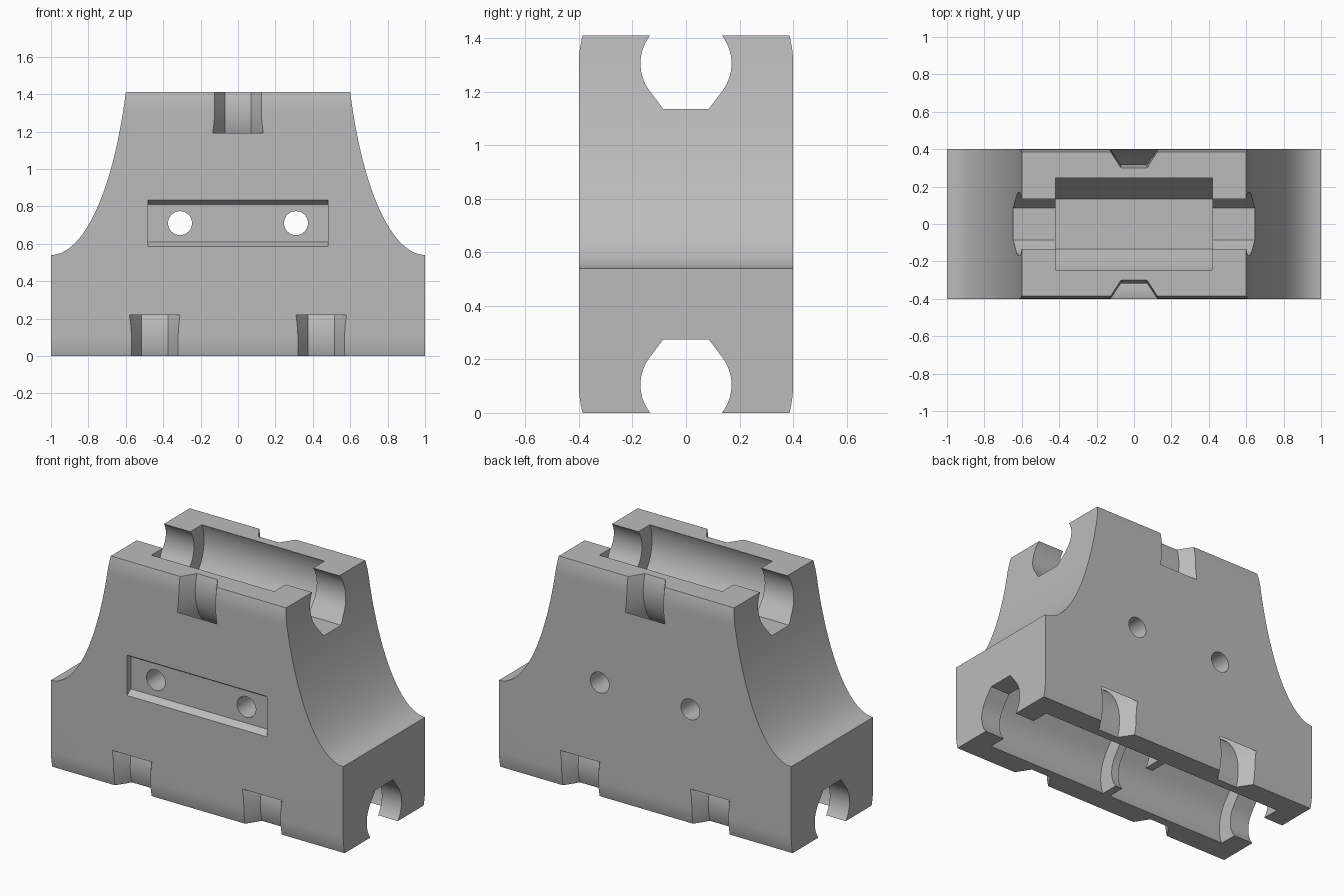
import bpy, bmesh, math
from mathutils import Vector

if "Cube" in bpy.data.objects:
    bpy.data.objects.remove(bpy.data.objects["Cube"])

H = 1.41            # total height
ZB, ZT = 0.105, H - 0.105   # bearing axes (bottom / top)

grey = bpy.data.materials.new("grey plastic")
grey.diffuse_color = (0.5, 0.5, 0.5, 1)
grey.use_nodes = True
grey.node_tree.nodes["Principled BSDF"].inputs["Base Color"].default_value = grey.diffuse_color


def finish(bm, name):
    bmesh.ops.recalc_face_normals(bm, faces=bm.faces)
    me = bpy.data.meshes.new(name)
    bm.to_mesh(me)
    bm.free()
    me.materials.append(grey)
    ob = bpy.data.objects.new(name, me)
    bpy.context.collection.objects.link(ob)
    return ob


def prism(name, profile, axis, lo, hi):
    """Extrude a 2D profile along x (profile = y,z) or y (profile = x,z)."""
    put = (lambda p, t: (t, p[0], p[1])) if axis == "x" else (lambda p, t: (p[0], t, p[1]))
    bm = bmesh.new()
    face = bm.faces.new([bm.verts.new(put(p, lo)) for p in profile])
    ext = bmesh.ops.extrude_face_region(bm, geom=[face])
    verts = [g for g in ext["geom"] if isinstance(g, bmesh.types.BMVert)]
    bmesh.ops.translate(bm, verts=verts, vec=Vector(put((0, 0), hi - lo)))
    return finish(bm, name)


def teardrop(r, zc, up):
    """Circle whose inner end is squared off with tangent slopes."""
    a = math.asin(0.6)
    n = 48
    pts = [(r * math.cos(t), r * math.sin(t))
           for t in (-a + (math.pi + 2 * a) * i / n for i in range(n + 1))]
    pts += [(-0.5 * r, -r), (0.5 * r, -r)]
    return [(y, zc + (z if up else -z)) for y, z in pts]


def tie_ring(name, xc, zc):
    """Trapezoid section revolved around the bearing axis."""
    section = [(-0.07, 0.318), (0.07, 0.318), (0.136, 0.416), (-0.136, 0.416)]
    n = 80
    bm = bmesh.new()
    rings = []
    for i in range(n):
        t = 2 * math.pi * i / n
        rings.append([bm.verts.new((xc + x, r * math.cos(t), zc + r * math.sin(t)))
                      for x, r in section])
    for i in range(n):
        p, q = rings[i], rings[(i + 1) % n]
        for j in range(4):
            k = (j + 1) % 4
            bm.faces.new((p[j], p[k], q[k], q[j]))
    return finish(bm, name)


def boolean(body, cutter, op="DIFFERENCE"):
    m = body.modifiers.new("cut", "BOOLEAN")
    m.operation, m.object, m.solver = op, cutter, "EXACT"
    bpy.context.view_layer.objects.active = body
    bpy.ops.object.modifier_apply(modifier=m.name)
    bpy.data.objects.remove(cutter)


# Body: block with concave elliptical shoulders
b, zc = 1.40, 0.54 + 1.40
a = 0.4 / math.sqrt(1 - ((zc - H) / b) ** 2)
end = math.acos((zc - H) / b)
curve = [(1 - a * math.sin(end * i / 32), zc - b * math.cos(end * i / 32)) for i in range(33)]
right = [(1, 0)] + curve
body = prism("bearing_holder", right + [(-x, z) for x, z in reversed(right)], "y", -0.4, 0.4)

# Rounded long edges, concentric with the bearings
amax = math.asin(0.105 / 0.4)
arc = [(0.4 * math.cos(amax * i / 8), 0.4 * math.sin(amax * i / 8)) for i in range(9)]
side = [(y, ZB - z) for y, z in reversed(arc)] + [(y, ZT + z) for y, z in arc]
boolean(body, prism("edge_rounding", side + [(-y, z) for y, z in reversed(side)],
                    "x", -1.1, 1.1), "INTERSECT")

# Rod channels and bearing pockets
for z, up, centres in ((ZT, True, (0,)), (ZB, False, (-0.445, 0.445))):
    boolean(body, prism("rod_channel", teardrop(0.17, z, up), "x", -1.1, 1.1))
    for x in centres:
        boolean(body, prism("bearing_pocket", teardrop(0.268, z, up), "x", x - 0.42, x + 0.42))
        boolean(body, tie_ring("tie_groove", x, z))

# Shallow front recess with sloped upper and lower walls
bm = bmesh.new()
loops = [[bm.verts.new((x * 0.48, y, 0.71 + z * h)) for x, z in ((-1, -1), (1, -1), (1, 1), (-1, 1))]
         for y, h in ((-0.44, 0.15), (-0.36, 0.1))]
bm.faces.new(loops[0])
bm.faces.new(loops[1])
for j in range(4):
    k = (j + 1) % 4
    bm.faces.new((loops[0][j], loops[0][k], loops[1][k], loops[1][j]))
boolean(body, finish(bm, "front_recess"))

# Screw holes through to the back
for x in (-0.31, 0.31):
    circle = [(x + 0.064 * math.cos(math.tau * i / 40), 0.71 + 0.064 * math.sin(math.tau * i / 40))
              for i in range(40)]
    boolean(body, prism("screw_hole", circle, "y", -0.5, 0.5))

body.select_set(True)
bpy.context.view_layer.objects.active = body
bpy.ops.object.shade_smooth_by_angle(angle=math.radians(25))
